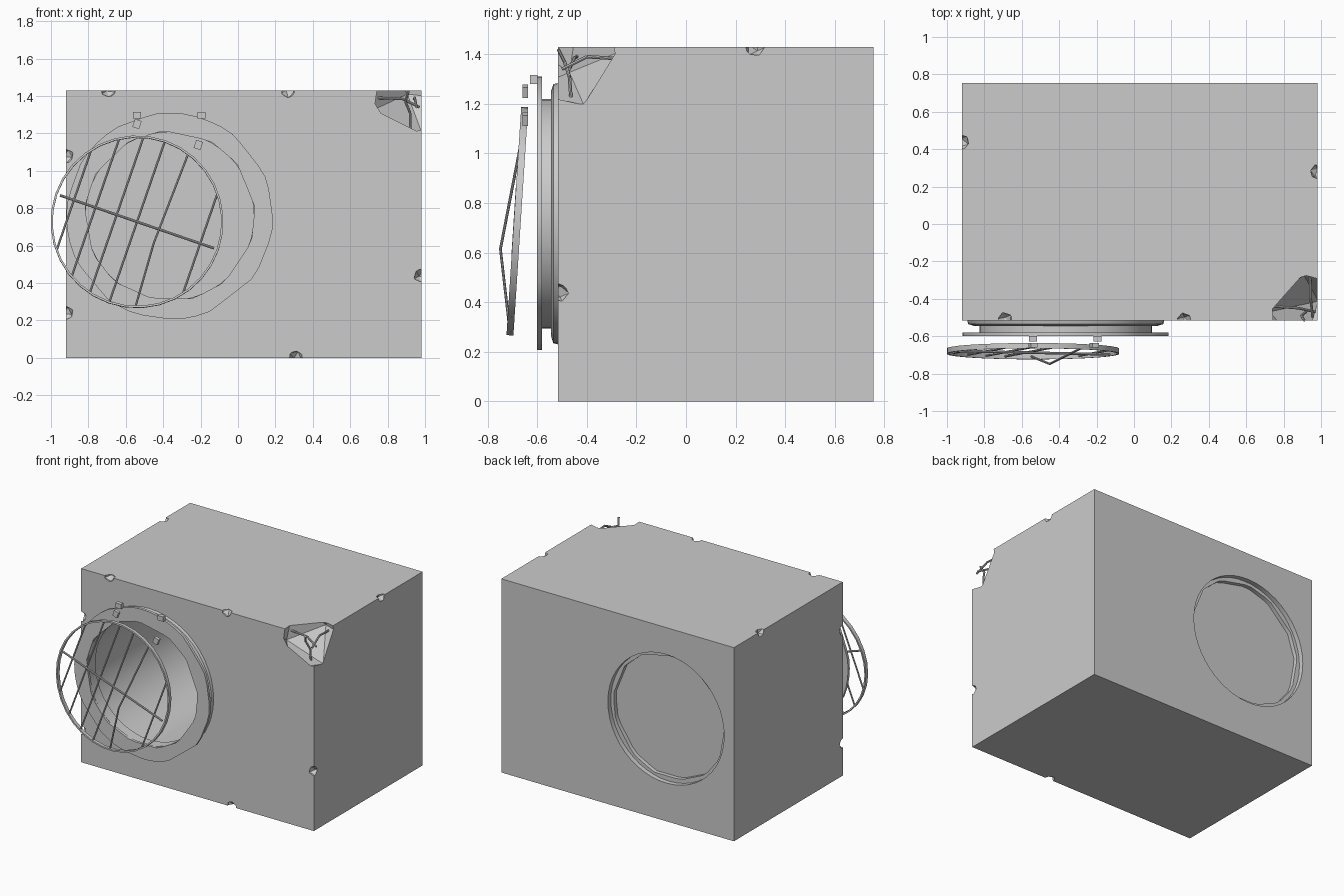
import bpy, bmesh, math, random
from mathutils import Vector, Matrix

if "Cube" in bpy.data.objects:
    bpy.data.objects.remove(bpy.data.objects["Cube"])

random.seed(4)
CX, CZ = -0.365, 0.757      # pipe axis


def finish(bm, name, smooth=False):
    bmesh.ops.recalc_face_normals(bm, faces=bm.faces)
    me = bpy.data.meshes.new(name)
    bm.to_mesh(me)
    bm.free()
    ob = bpy.data.objects.new(name, me)
    bpy.context.collection.objects.link(ob)
    if smooth:
        bpy.ops.object.select_all(action='DESELECT')
        bpy.context.view_layer.objects.active = ob
        ob.select_set(True)
        bpy.ops.object.shade_smooth_by_angle(angle=math.radians(30))
    return ob


def box(name, center, size, rot=0.0):
    bm = bmesh.new()
    m = Matrix.Translation(center) @ Matrix.Rotation(rot, 4, 'Y') @ Matrix.Diagonal((*size, 1))
    bmesh.ops.create_cube(bm, size=1, matrix=m)
    return finish(bm, name)


def disc_cutter(name, r, y0, y1, n=48):
    bm = bmesh.new()
    m = Matrix.Translation((CX, (y0 + y1) / 2, CZ)) @ Matrix.Rotation(math.pi / 2, 4, 'X')
    bmesh.ops.create_cone(bm, cap_ends=True, segments=n, radius1=r, radius2=r,
                          depth=y1 - y0, matrix=m)
    return finish(bm, name)


def rock_cutter(name, center, scale, jitter):
    bm = bmesh.new()
    bmesh.ops.create_icosphere(bm, subdivisions=1, radius=1)
    for v in bm.verts:
        v.co *= 1 + random.uniform(-jitter, jitter)
        v.co = Matrix.Rotation(0.4, 3, 'X') @ v.co
        v.co = Vector(center) + Vector(a * b for a, b in zip(v.co, scale))
    return finish(bm, name)


def chip_radius(r, a, chords):
    """Radius at angle a after trimming a circle by straight chips (degrees, distance)."""
    for deg, d in chords:
        c = math.cos(a - math.radians(deg))
        if c > 0.5:
            r = min(r, d / c)
    return r


def lathe(name, prof, n=48, outer=(), inner=(), split=0.47):
    """Spin a closed (radius, y) profile about the pipe axis."""
    bm = bmesh.new()
    rings = []
    for i in range(n):
        a = 2 * math.pi * i / n
        ring = []
        for r, y in prof:
            r = chip_radius(r, a, outer if r > split else inner)
            ring.append(bm.verts.new((CX + r * math.cos(a), y, CZ + r * math.sin(a))))
        rings.append(ring)
    k = len(prof)
    for i in range(n):
        p, q = rings[i], rings[(i + 1) % n]
        for j in range(k):
            bm.faces.new((p[j], p[(j + 1) % k], q[(j + 1) % k], q[j]))
    return finish(bm, name, True)


def rod(name, pts, r):
    """Bent bar made of short hexagonal cylinders."""
    bm = bmesh.new()
    for a, b in zip(pts, pts[1:]):
        a, b = Vector(a), Vector(b)
        d = b - a
        m = Matrix.Translation((a + b) / 2) @ d.to_track_quat('Z', 'Y').to_matrix().to_4x4()
        bmesh.ops.create_cone(bm, cap_ends=True, segments=8, radius1=r, radius2=r,
                              depth=d.length, matrix=m)
    return finish(bm, name, True)


# Concrete block
block = box("concrete_block", (0.03, 0.12, 0.715), (1.9, 1.27, 1.43))
cutters = [disc_cutter("bore_cutter", 0.46, -0.7, 0.67),
           disc_cutter("back_recess_cutter", 0.475, 0.69, 0.9)]

# Broken corner and small edge chips
cutters.append(rock_cutter("corner_cutter", (0.985, -0.515, 1.43), (0.30, 0.27, 0.26), 0.05))
chips = [(-0.69, -0.515, 1.43), (0.27, -0.515, 1.43), (-0.92, -0.515, 1.08),
         (-0.92, -0.515, 0.24), (0.31, -0.515, 0), (0.98, -0.515, 0.44),
         (-0.92, 0.44, 1.43), (0.98, 0.28, 1.43)]
for i, c in enumerate(chips):
    cutters.append(rock_cutter(f"chip_cutter_{i}", c, (0.042, 0.042, 0.042), 0.12))

for c in cutters:
    mod = block.modifiers.new(c.name, 'BOOLEAN')
    mod.operation, mod.solver, mod.object = 'DIFFERENCE', 'EXACT', c
dg = bpy.context.evaluated_depsgraph_get()
block.data = bpy.data.meshes.new_from_object(block.evaluated_get(dg))
block.modifiers.clear()
for c in cutters:
    bpy.data.objects.remove(c)
bpy.context.view_layer.objects.active = block
block.select_set(True)
bpy.ops.object.shade_smooth_by_angle(angle=math.radians(15))

# Pipe mouth: wall collar, neck and worn front flange
inner = [(a, 0.44 + 0.008 * (i % 2)) for i, a in enumerate(range(-90, 270, 28))]
outer = [(38, 0.54), (8, 0.545), (-22, 0.545), (-52, 0.535), (-98, 0.545), (-140, 0.54),
         (70, 0.55), (110, 0.545), (160, 0.545)]
lathe("wall_collar", [(0.452, -0.51), (0.528, -0.51), (0.522, -0.535), (0.49, -0.545), (0.452, -0.545)])
lathe("pipe_neck", [(0.45, -0.585), (0.462, -0.585), (0.462, -0.50), (0.45, -0.50)], split=9)
lathe("front_flange", [(0.455, -0.60), (0.553, -0.60), (0.553, -0.58), (0.455, -0.58)],
      outer=outer, inner=inner)
lathe("back_rim", [(0.462, 0.688), (0.476, 0.688), (0.476, 0.72), (0.462, 0.72)], inner=inner)

# Loose grate hanging off the flange
GC = Vector((-0.54, -0.68, 0.727))
GROT = Matrix.Rotation(math.radians(-3.7), 3, 'X') @ Matrix.Rotation(math.radians(19), 3, 'Y')


def grate_pt(u, w, v=0.0):
    return GC + GROT @ Vector((u, v, w))


bm = bmesh.new()
loops = []
for i in range(32):
    a = 2 * math.pi * i / 32
    loops.append([bm.verts.new(grate_pt(r * math.cos(a), r * math.sin(a), y))
                  for r, y in ((0.462, -0.014), (0.462, 0.014), (0.451, 0.014), (0.451, -0.014))])
for i in range(32):
    p, q = loops[i], loops[(i + 1) % 32]
    for j in range(4):
        bm.faces.new((p[j], p[(j + 1) % 4], q[(j + 1) % 4], q[j]))
finish(bm, "grate_ring", True)

for i, u in enumerate((-0.357, -0.235, -0.115, 0.0, 0.357)):
    h = math.sqrt(0.456 ** 2 - u * u)
    rod(f"grate_bar_{i}", [grate_pt(u, -h), grate_pt(u, h)], 0.006)
rod("bent_grate_bar", [grate_pt(0.14, -0.43), (-0.45, -0.748, 0.615), grate_pt(0.14, 0.43)], 0.006)
rod("grate_cross_bar", [grate_pt(-0.435, 0, -0.008), grate_pt(0.435, 0, -0.008)], 0.007)

# Snapped hinge lugs on the flange and on the grate
for i, x in enumerate((-0.54, -0.195)):
    box(f"flange_lug_{i}", (x, -0.613, 1.298), (0.045, 0.03, 0.035))
for i, (x, z) in enumerate(((-0.54, 1.25), (-0.212, 1.138))):
    box(f"grate_lug_{i}", (x, -0.648, z), (0.038, 0.022, 0.045), math.radians(19))

# Exposed reinforcing bars in the broken corner
rod("rebar_upright", [(0.92, -0.46, 1.17), (0.92, -0.47, 1.31), (0.895, -0.49, 1.37), (0.91, -0.515, 1.42)], 0.007)
rod("rebar_across", [(0.74, -0.44, 1.39), (0.88, -0.45, 1.385), (0.97, -0.47, 1.34)], 0.007)
rod("rebar_back", [(0.94, -0.24, 1.38), (0.945, -0.40, 1.39), (0.955, -0.50, 1.34)], 0.007)
